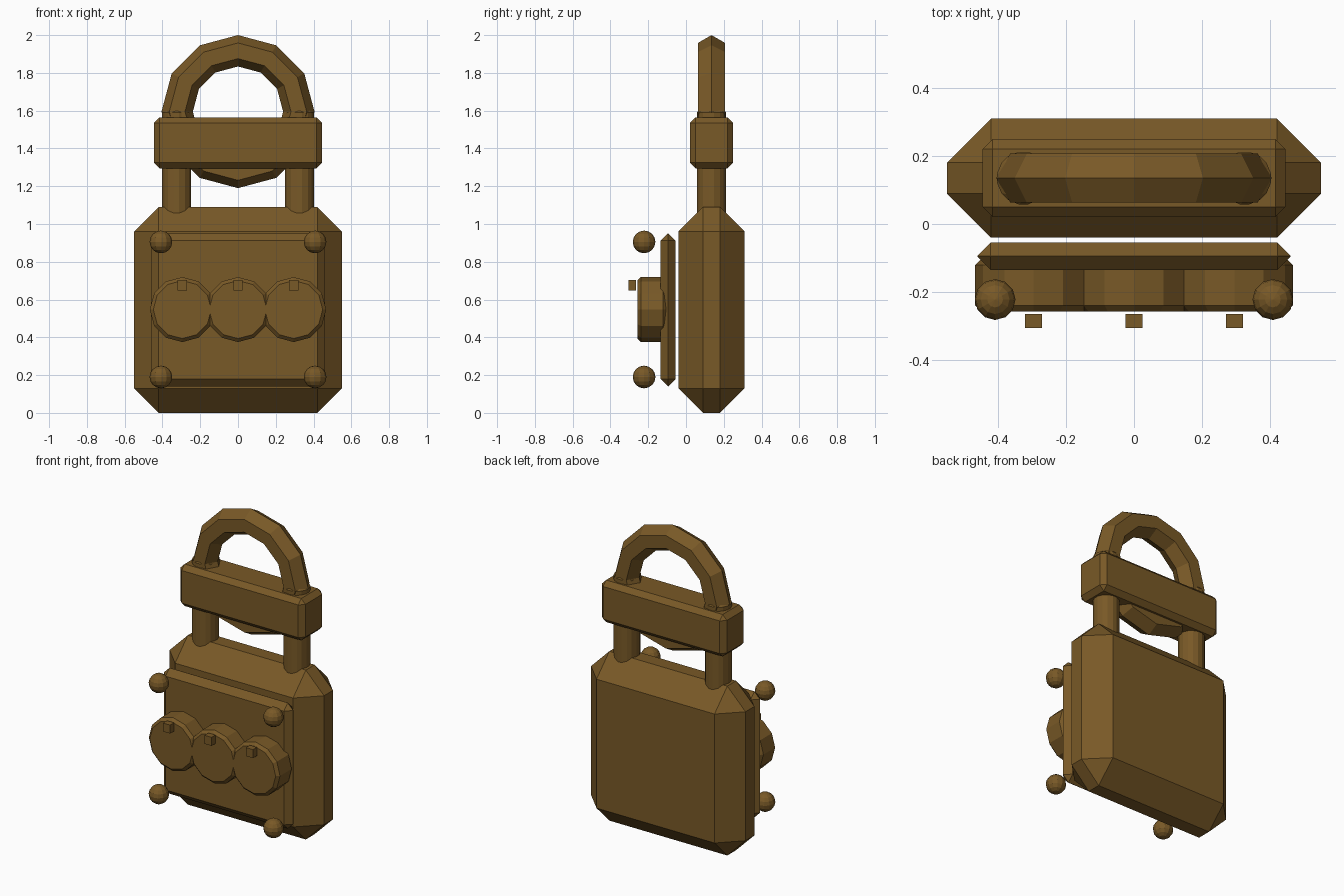
import bpy
from math import pi

cube = bpy.data.objects.get("Cube")
if cube:
    bpy.data.objects.remove(cube, do_unlink=True)

# Aged bronze
bronze = bpy.data.materials.new("aged_bronze")
bronze.use_nodes = True
colour = (0.19, 0.1, 0.02, 1)
bronze.diffuse_color = colour
bronze.node_tree.nodes["Principled BSDF"].inputs["Base Color"].default_value = colour

LOCK_Y = 0.135


def finish(name, bevel=0):
    """Name the active object, colour it and chamfer its sharp edges."""
    obj = bpy.context.object
    obj.name = name
    obj.data.materials.append(bronze)
    if bevel:
        bpy.ops.object.transform_apply(location=False, rotation=False, scale=True)
        mod = obj.modifiers.new("chamfer", "BEVEL")
        mod.width = bevel
        mod.segments = 1
        mod.limit_method = "ANGLE"
        mod.angle_limit = 0.6
    return obj


def box(name, centre, size, bevel=0):
    bpy.ops.mesh.primitive_cube_add(size=1, location=centre)
    bpy.context.object.scale = size
    return finish(name, bevel)


def cylinder(name, sides, radius, depth, centre, rotation=(0, 0, 0), bevel=0):
    bpy.ops.mesh.primitive_cylinder_add(vertices=sides, radius=radius, depth=depth,
                                        location=centre, rotation=rotation)
    return finish(name, bevel)


# Chamfered body, front plate and the collar around the shackle
box("body", (0, LOCK_Y, 0.545), (1.1, 0.35, 1.09), 0.13)
box("front_plate", (0, -0.095, 0.546), (0.92, 0.08, 0.81), 0.039)
box("collar", (0, LOCK_Y, 1.43), (0.89, 0.23, 0.27), 0.03)

# Ring shackle with a hexagonal section
bpy.ops.mesh.primitive_torus_add(major_segments=12, minor_segments=6,
                                 major_radius=0.322, minor_radius=0.083,
                                 location=(0, LOCK_Y, 1.595), rotation=(pi / 2, 0, 0))
finish("shackle")

# Posts and corner rivets on both sides
for side, sign in (("left", 1), ("right", -1)):
    cylinder(side + "_post", 8, 0.083, 0.6, (sign * 0.325, LOCK_Y, 1.305), bevel=0.015)
    for level, z in (("lower", 0.19), ("upper", 0.905)):
        bpy.ops.mesh.primitive_uv_sphere_add(segments=12, ring_count=8, radius=0.06,
                                             location=(sign * 0.408, -0.222, z))
        finish(f"{side}_{level}_rivet")

# Combination dials with their marker blocks
for label, x in (("right", -0.295), ("middle", 0), ("left", 0.295)):
    cylinder(label + "_dial", 12, 0.172, 0.155, (x, -0.18, 0.547), (pi / 2, 0, 0), 0.018)
    box(label + "_dial_marker", (x, -0.285, 0.675), (0.05, 0.04, 0.055))
